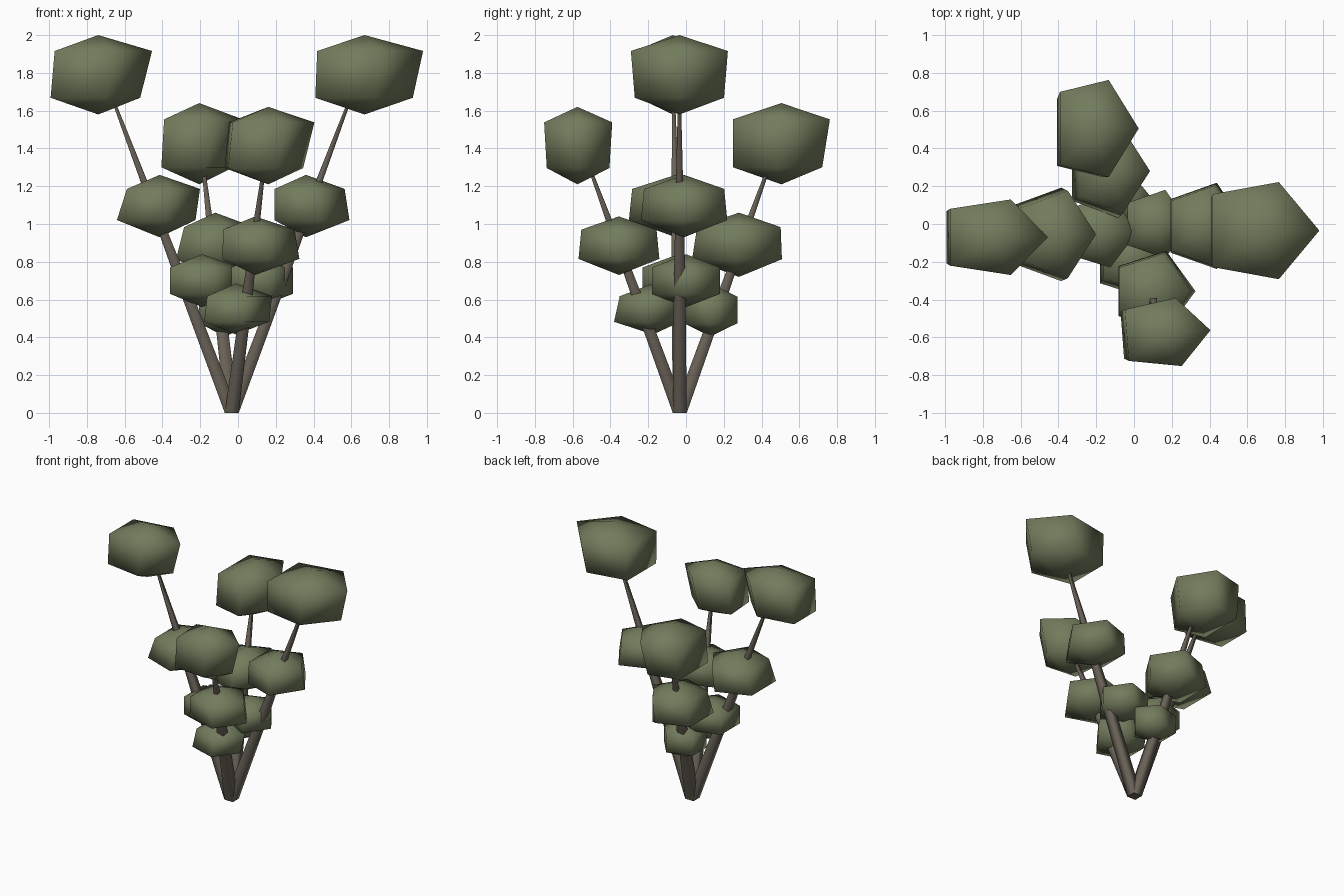
import bpy, bmesh, math
from mathutils import Vector

if "Cube" in bpy.data.objects:
    bpy.data.objects.remove(bpy.data.objects["Cube"])


def material(name, rgb):
    m = bpy.data.materials.new(name)
    m.diffuse_color = (*rgb, 1)
    m.use_nodes = True
    m.node_tree.nodes["Principled BSDF"].inputs["Base Color"].default_value = m.diffuse_color
    return m


LEAF = material("olive leaf", (0.17, 0.2, 0.108))
BARK = material("grey brown bark", (0.14, 0.12, 0.095))
ROOT = Vector((-0.033, -0.033, 0))


def finish(bm, name, mat):
    bmesh.ops.recalc_face_normals(bm, faces=bm.faces)
    for f in bm.faces:
        f.smooth = True
    me = bpy.data.meshes.new(name)
    bm.to_mesh(me)
    bm.free()
    me.materials.append(mat)
    bpy.context.collection.objects.link(bpy.data.objects.new(name, me))


def bridge(bm, a, b):
    n = len(a)
    for i in range(n):
        bm.faces.new((a[i], a[(i + 1) % n], b[(i + 1) % n], b[i]))


# Tapered square stem from the shared root to just inside the crown
def stem(name, crown):
    bm = bmesh.new()
    tip = ROOT.lerp(crown, 0.96)
    tip.z = crown.z
    rings = []
    for t, h in ((0, 0.037), (0.4, 0.03), (0.7, 0.018), (1, 0.005)):
        centre = ROOT.lerp(tip, t)
        rings.append([bm.verts.new(centre + Vector((sx * h, sy * h, 0)))
                      for sx, sy in ((1, 1), (-1, 1), (-1, -1), (1, -1))])
    for a, b in zip(rings, rings[1:]):
        bridge(bm, a, b)
    caps = [bm.faces.new(rings[0]), bm.faces.new(rings[-1])]
    for cap in caps:
        for e in cap.edges:
            e.smooth = False
    finish(bm, name, BARK)


# Five-sided foliage clump: two pentagon rings closed by an upper and lower point
def clump(name, x, y, z, rx, ry, rz, yaw, dx, dy, style):
    bm = bmesh.new()
    heights, scales, back_width = style
    rings = []
    for k in range(2):
        ring = []
        for i in range(5):
            a = math.tau * i / 5 + math.radians(yaw)
            widen = back_width if i in (2, 3) else 1
            ring.append(bm.verts.new((x + k * dx + rx * scales[k] * math.cos(a),
                                      y + k * dy + ry * scales[k] * widen * math.sin(a),
                                      z + rz * heights[k])))
        rings.append(ring)
    bridge(bm, *rings)
    for ring, side in zip(rings, (1, -1)):
        pole = bm.verts.new((x, y, z + side * rz))
        for i in range(5):
            bm.faces.new((ring[i], ring[(i + 1) % 5], pole))
    finish(bm, name, LEAF)


# Ring heights, ring scales and widening of the inner edge at each level
STYLES = {
    "top": ((0.6, -0.58), (1.0, 0.92), 1.22),
    "middle": ((0.55, -0.45), (0.93, 1.0), 1.0),
    "low": ((0.5, -0.5), (1.0, 1.0), 1.0),
}

# Clump centre, half sizes, yaw and lower ring shift, from the top of each branch down
BRANCHES = {
    "right": ((0.67, -0.035, 1.79, 0.31, 0.27, 0.21, 0, -0.03, 0),
              (0.36, -0.01, 1.095, 0.22, 0.24, 0.165, 0, 0.01, 0),
              (0.11, 0.0, 0.70, 0.18, 0.19, 0.14, 0, 0, 0)),
    "left": ((-0.74, -0.07, 1.79, 0.285, 0.21, 0.21, 0, -0.04, 0),
             (-0.415, -0.055, 1.095, 0.23, 0.26, 0.165, 0, -0.04, 0),
             (-0.19, -0.04, 0.70, 0.21, 0.20, 0.14, 0, 0, 0)),
    "front": ((0.16, -0.575, 1.415, 0.245, 0.19, 0.205, 4, -0.04, 0),
              (0.09, -0.355, 0.885, 0.225, 0.225, 0.155, 0, 0.01, 0),
              (-0.01, -0.175, 0.55, 0.19, 0.185, 0.135, 0, -0.015, -0.03)),
    "back": ((-0.205, 0.505, 1.425, 0.23, 0.27, 0.215, 0, -0.03, -0.02),
             (-0.12, 0.28, 0.89, 0.22, 0.25, 0.17, 0, -0.03, -0.01),
             (-0.07, 0.13, 0.545, 0.17, 0.15, 0.14, 0, 0, 0)),
}

for side, clumps in BRANCHES.items():
    stem(side + "_stem", Vector(clumps[0][:3]))
    for level, data in zip(STYLES, clumps):
        clump(f"{side}_{level}_foliage", *data, STYLES[level])
